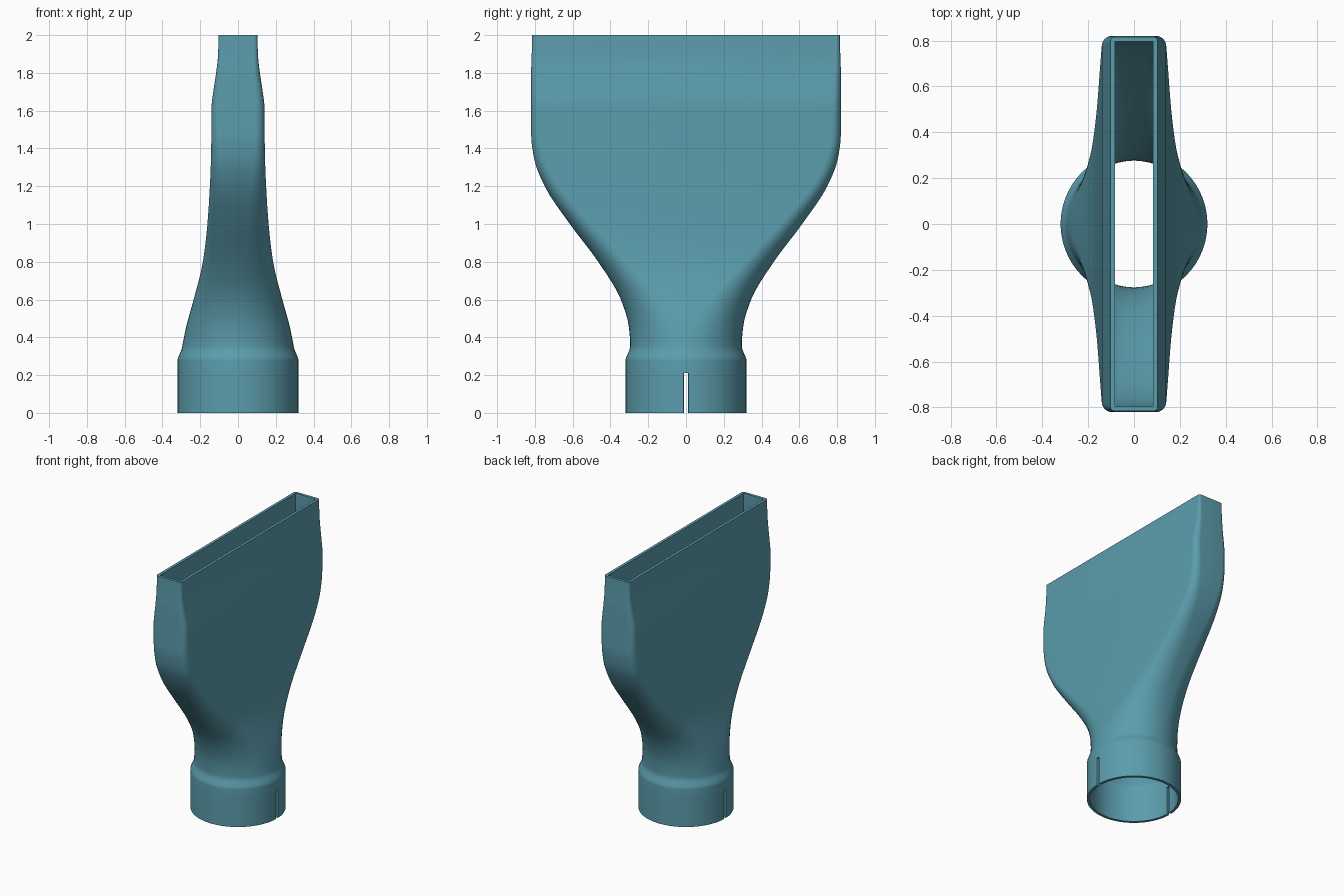
import bpy, bmesh
from math import sin, cos, pi

cube = bpy.data.objects.get("Cube")
if cube:
    bpy.data.objects.remove(cube)

# Profile stations: height, half width x, half width y, corner radius
STATIONS = [
    (0.00, 0.32, 0.32, 0.32), (0.21, 0.32, 0.32, 0.32), (0.28, 0.32, 0.32, 0.32),
    (0.30, 0.314, 0.314, 0.314), (0.34, 0.298, 0.298, 0.298), (0.36, 0.294, 0.296, 0.294),
    (0.45, 0.276, 0.302, 0.272), (0.60, 0.235, 0.345, 0.222), (0.80, 0.186, 0.465, 0.160),
    (1.00, 0.162, 0.615, 0.118), (1.20, 0.149, 0.748, 0.082), (1.35, 0.143, 0.805, 0.060),
    (1.48, 0.141, 0.82, 0.050), (1.62, 0.140, 0.82, 0.045), (1.70, 0.131, 0.82, 0.040),
    (1.80, 0.116, 0.82, 0.032), (1.89, 0.106, 0.817, 0.022), (2.00, 0.103, 0.815, 0.018),
]
WALL = 0.02
SLOT_TOP = 0.21
SLOT_ANGLE = 0.0375   # half angle of the slot in the round collar
ARC = 14              # segments per corner


def slope(i, k):
    """Monotone tangent of column k at station i."""
    if i in (0, len(STATIONS) - 1):
        return 0.0
    p, q, r = STATIONS[i - 1:i + 2]
    d0 = (q[k] - p[k]) / (q[0] - p[0])
    d1 = (r[k] - q[k]) / (r[0] - q[0])
    return 2 * d0 * d1 / (d0 + d1) if d0 * d1 > 0 else 0.0


def sample(i, t):
    """Smoothly interpolated station between i and i + 1."""
    p, q = STATIONS[i], STATIONS[i + 1]
    h = q[0] - p[0]
    out = [p[0] + h * t]
    for k in (1, 2, 3):
        out.append((2*t**3 - 3*t**2 + 1) * p[k] + (t**3 - 2*t**2 + t) * h * slope(i, k)
                   + (3*t**2 - 2*t**3) * q[k] + (t**3 - t**2) * h * slope(i + 1, k))
    return out


def section(z, a, b, r):
    """Rounded rectangle that becomes a circle when r equals a and b."""
    pts = []
    for corner, (sx, sy) in enumerate([(1, 1), (-1, 1), (-1, -1), (1, -1)]):
        for j in range(ARC + 1):
            ang = corner * pi / 2 + SLOT_ANGLE + (pi / 2 - 2 * SLOT_ANGLE) * j / ARC
            pts.append((sx * (a - r) + r * cos(ang), sy * (b - r) + r * sin(ang), z))
    return pts


# Loft the outer skin, leaving the two collar slots open
rings = []
for i in range(len(STATIONS) - 1):
    steps = 1 if i < 2 else 4
    rings += [sample(i, s / steps) for s in range(steps)]
rings.append(STATIONS[-1])

bm = bmesh.new()
loops = [[bm.verts.new(p) for p in section(*ring)] for ring in rings]
for low, high in zip(loops, loops[1:]):
    n = len(low)
    for j in range(n):
        k = (j + 1) % n
        in_slot = j in (n - 1, n // 2 - 1) and high[j].co.z < SLOT_TOP + 0.001
        if not in_slot:
            bm.faces.new((low[j], low[k], high[k], high[j]))
bmesh.ops.delete(bm, geom=[v for v in bm.verts if not v.link_faces], context='VERTS')
mesh = bpy.data.meshes.new("flat_nozzle")
bm.to_mesh(mesh)
bm.free()

nozzle = bpy.data.objects.new("flat_nozzle", mesh)
bpy.context.collection.objects.link(nozzle)

# Teal plastic
teal = bpy.data.materials.new("teal_plastic")
teal.use_nodes = True
colour = (0.105, 0.335, 0.415, 1)
teal.diffuse_color = colour
teal.node_tree.nodes["Principled BSDF"].inputs["Base Color"].default_value = colour
mesh.materials.append(teal)

# Thicken inward to make the hollow wall, then shade
wall = nozzle.modifiers.new("wall", 'SOLIDIFY')
wall.thickness = WALL
wall.offset = -1
wall.use_even_offset = True
bpy.ops.object.select_all(action='DESELECT')
nozzle.select_set(True)
bpy.context.view_layer.objects.active = nozzle
bpy.ops.object.modifier_apply(modifier=wall.name)
bpy.ops.object.shade_smooth_by_angle(angle=pi / 6)
